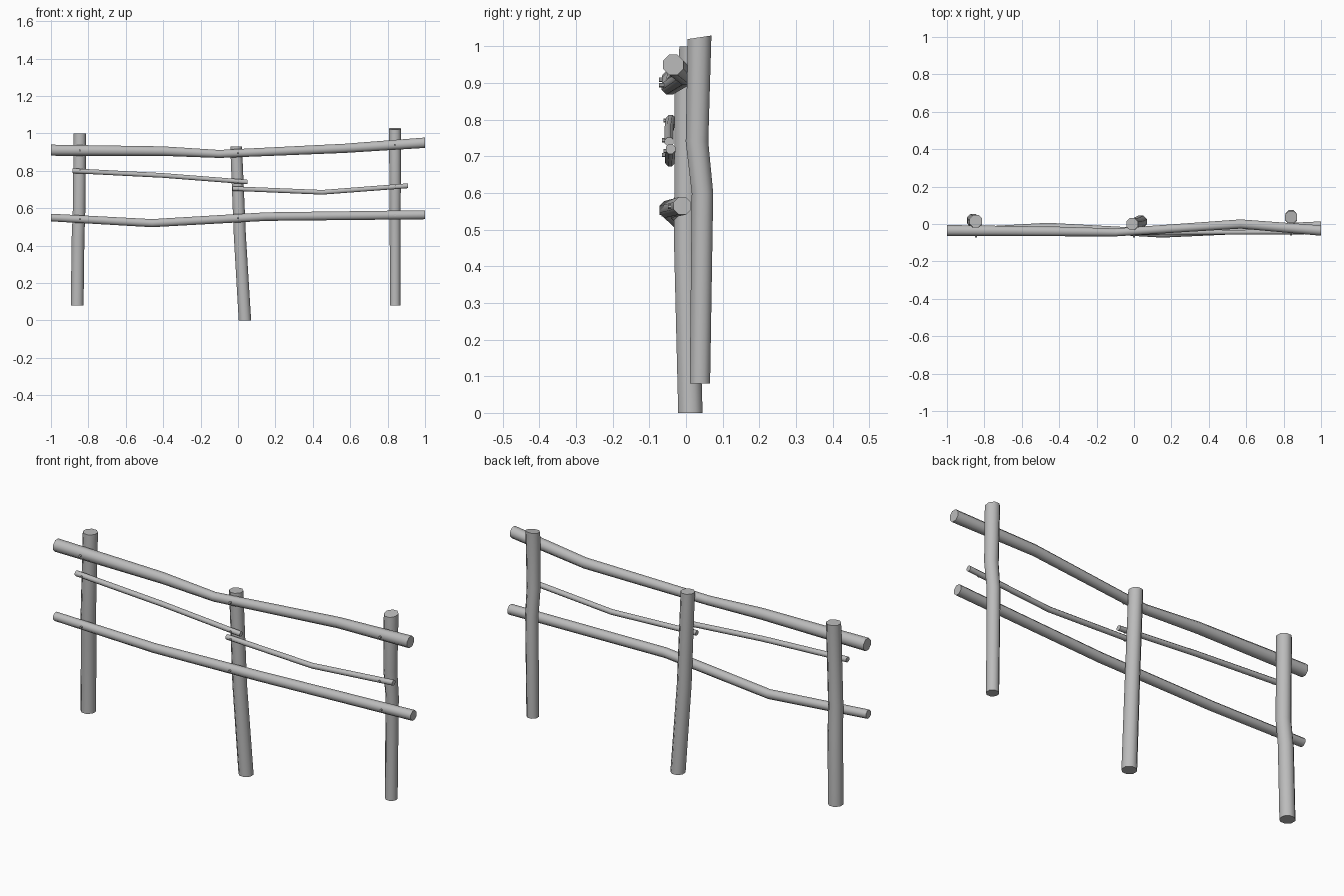
import bpy, bmesh, math
from mathutils import Vector

cube = bpy.data.objects.get("Cube")
if cube:
    bpy.data.objects.remove(cube, do_unlink=True)

wood = bpy.data.materials.new("weathered_grey")
wood.use_nodes = True
grey = (0.5, 0.5, 0.5, 1)
wood.diffuse_color = grey
wood.node_tree.nodes["Principled BSDF"].inputs["Base Color"].default_value = grey


def log(name, axis, start_radius, end_radius, path, sides=8):
    """Sweep a tapering polygon along the path, with its rings facing the axis."""
    bm = bmesh.new()
    rings = []
    for step, centre in enumerate(path):
        blend = step / (len(path) - 1)
        radius = start_radius + (end_radius - start_radius) * blend
        ring = []
        for side in range(sides):
            angle = math.tau * (side + 0.5) / sides
            u, v = radius * math.cos(angle), radius * math.sin(angle)
            offset = {"x": (0, u, v), "y": (u, 0, v), "z": (u, v, 0)}[axis]
            ring.append(bm.verts.new(Vector(centre) + Vector(offset)))
        rings.append(ring)
    for lower, upper in zip(rings, rings[1:]):
        for side in range(sides):
            following = (side + 1) % sides
            bm.faces.new((lower[side], lower[following], upper[following], upper[side]))
    bm.faces.new(rings[0])
    bm.faces.new(rings[-1])
    bmesh.ops.recalc_face_normals(bm, faces=bm.faces)
    mesh = bpy.data.meshes.new(name)
    bm.to_mesh(mesh)
    bm.free()
    mesh.materials.append(wood)
    obj = bpy.data.objects.new(name, mesh)
    bpy.context.collection.objects.link(obj)
    bpy.ops.object.select_all(action="DESELECT")
    obj.select_set(True)
    bpy.context.view_layer.objects.active = obj
    bpy.ops.object.shade_smooth_by_angle(angle=math.radians(50))
    return obj


def point_on(path, x):
    """Centre of a rail at the given x, or None beyond its ends."""
    for start, end in zip(path, path[1:]):
        if start[0] <= x <= end[0]:
            return Vector(start).lerp(Vector(end), (x - start[0]) / (end[0] - start[0]))
    return None


# Upright posts, slightly crooked
log("right_post", "z", 0.037, 0.036,
    [(-0.86, 0.02, 0.08), (-0.855, 0.015, 0.45), (-0.85, 0.005, 0.58), (-0.845, 0.015, 1)])
log("middle_post", "z", 0.036, 0.034,
    [(0.037, 0.012, 0), (0.01, 0, 0.45), (-0.01, 0, 0.93)])
left_post = log("left_post", "z", 0.03, 0.035,
                [(0.84, 0.038, 0.08), (0.84, 0.045, 0.6), (0.84, 0.03, 0.74), (0.84, 0.037, 1.025)])

# Sloping saw cut on top of the left post
for vertex in left_post.data.vertices:
    if vertex.co.z > 1:
        vertex.co.z += 0.15 * (vertex.co.y - 0.037)

# Two thick rails, and two thin ones overlapping at the middle post;
# the upper thick rail is made of a stout half and a thinner half
rails = {
    "top_rail_right": (0.032, 0.023, [(-1, -0.035, 0.91), (-0.4, -0.04, 0.905),
                                      (-0.1, -0.045, 0.89)]),
    "top_rail_left": (0.023, 0.03, [(-0.1, -0.045, 0.89), (0.57, 0, 0.92),
                                    (1, -0.035, 0.95)]),
    "bottom_rail": (0.022, 0.026, [(-1, -0.045, 0.55), (-0.46, -0.015, 0.52),
                                   (0.15, -0.05, 0.555), (1, -0.01, 0.565)]),
    "upper_thin_rail": (0.014, 0.013, [(-0.885, -0.042, 0.8), (-0.4, -0.046, 0.775),
                                       (0.05, -0.046, 0.74)]),
    "lower_thin_rail": (0.013, 0.014, [(-0.03, -0.046, 0.705), (0.45, -0.044, 0.685),
                                       (0.91, -0.042, 0.72)]),
}
for rail_name, (start_radius, end_radius, path) in rails.items():
    log(rail_name, "x", start_radius, end_radius, path)

    # Nail heads where the rail crosses a post
    for post_name, post_x in (("right", -0.845), ("middle", 0), ("left", 0.84)):
        centre = point_on(path, post_x)
        if centre:
            reach = Vector((0, max(start_radius, end_radius) + 0.005, 0))
            log(f"{rail_name}_{post_name}_nail", "y", 0.006, 0.006,
                [centre - reach, centre], sides=6)
